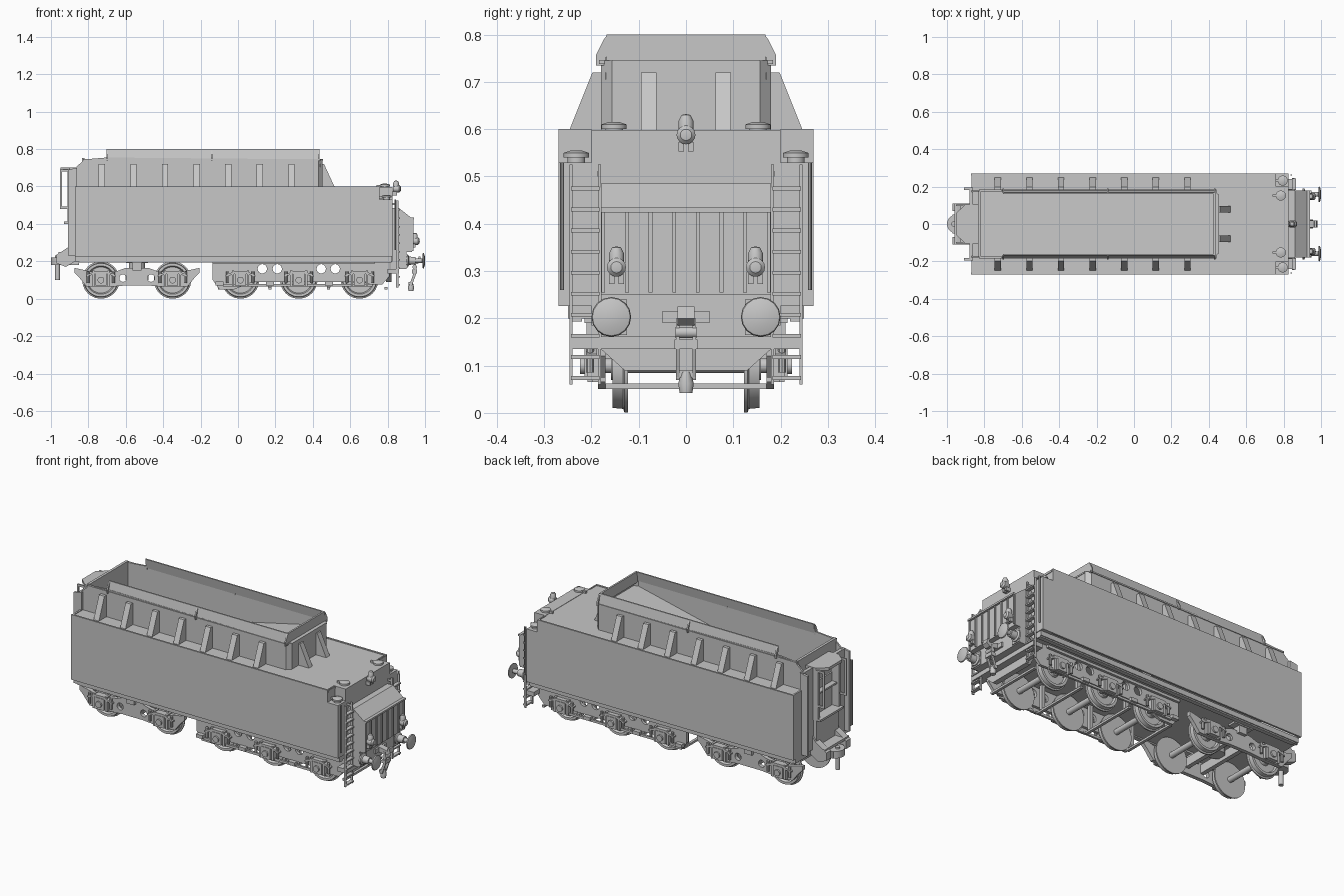
import bpy, bmesh, math
from mathutils import Vector

grey = bpy.data.materials.new("plain grey")
grey.diffuse_color = (0.57, 0.57, 0.57, 1)
SIDES = (-1, 1)
round_parts = []


def finish(name, bm):
    bmesh.ops.recalc_face_normals(bm, faces=bm.faces)
    me = bpy.data.meshes.new(name)
    bm.to_mesh(me)
    bm.free()
    me.materials.append(grey)
    ob = bpy.data.objects.new(name, me)
    bpy.context.collection.objects.link(ob)
    return ob


def prism(name, pts, axis, a, b):
    """Extrude a 2D profile along an axis: x uses (y,z), y uses (x,z), z uses (x,y)."""
    place = {'x': lambda p, t: (t, p[0], p[1]),
             'y': lambda p, t: (p[0], t, p[1]),
             'z': lambda p, t: (p[0], p[1], t)}[axis]
    bm = bmesh.new()
    lo, hi = ([bm.verts.new(place(p, t)) for p in pts] for t in (a, b))
    bm.faces.new(lo[::-1])
    bm.faces.new(hi)
    for k in range(len(pts)):
        j = (k + 1) % len(pts)
        bm.faces.new([lo[k], lo[j], hi[j], hi[k]])
    return finish(name, bm)


def box(name, x0, x1, y0, y1, z0, z1):
    return prism(name, [(x0, y0), (x1, y0), (x1, y1), (x0, y1)], 'z', z0, z1)


def lathe(name, prof, at, axis, n=20):
    """Spin (radius, distance) points about an axis through 'at'."""
    d = Vector(axis)
    u = d.orthogonal().normalized()
    w = d.cross(u)
    bm = bmesh.new()
    rings = []
    for r, t in prof:
        c = Vector(at) + d * t
        if r == 0:
            rings.append([bm.verts.new(c)] * n)
        else:
            rings.append([bm.verts.new(c + (u * math.cos(k * math.tau / n) + w * math.sin(k * math.tau / n)) * r)
                          for k in range(n)])
    for A, B in zip(rings, rings[1:]):
        for k in range(n):
            vs = list(dict.fromkeys([A[k], A[(k + 1) % n], B[(k + 1) % n], B[k]]))
            if len(vs) > 2:
                bm.faces.new(vs)
    bmesh.ops.remove_doubles(bm, verts=bm.verts, dist=1e-5)
    ob = finish(name, bm)
    round_parts.append(ob)
    return ob


def rod(name, at, axis, r, length, n=12):
    return lathe(name, [(0, 0), (r, 0), (r, length), (0, length)], at, axis, n)


def drill(ob, holes, r):
    for x, z in holes:
        c = rod("hole_cutter", (x, -0.4, z), (0, 1, 0), r, 0.8, 16)
        c.hide_render = True
        c.hide_set(True)
        m = ob.modifiers.new("hole", 'BOOLEAN')
        m.operation, m.solver, m.object = 'DIFFERENCE', 'EXACT', c


# Water tank: floor, rear bulkhead, deck
box("tank_floor", -0.87, 0.82, -0.25, 0.25, 0.2, 0.228)
box("tank_front_wall", -0.87, -0.86, -0.262, 0.262, 0.226, 0.6)
box("tank_rear_wall", 0.755, 0.825, -0.2, 0.2, 0.2, 0.598)
box("rear_deck", 0.44, 0.76, -0.262, 0.262, 0.585, 0.596)
for s in SIDES:
    box("tank_side", -0.872, 0.757, s * 0.26, s * 0.27, 0.226, 0.6)
    box("tank_rear_corner", 0.755, 0.825, s * 0.2, s * 0.27, 0.226, 0.53)
    box("side_deck", -0.87, 0.45, s * 0.17, s * 0.262, 0.585, 0.596)
    box("corner_wall", 0.75, 0.757, s * 0.2, s * 0.262, 0.52, 0.6)
    box("sole_bar", -0.85, 0.82, s * 0.22, s * 0.245, 0.193, 0.215)
    # Bunker sides, boards and rails
    prism("bunker_side", [(-0.87, .6), (-0.87, .7), (-0.82, .745), (-0.7, .755),
                          (0.43, .745), (0.43, .585), (0.0, .585), (-0.82, .42)], 'y', s * 0.17, s * 0.18)
    prism("bunker_board", [(s * .18, .745), (s * .168, .8), (s * .16, .8), (s * .17, .745)], 'x', -0.70, 0.435)
    box("bunker_rail", -0.83, 0.44, s * 0.172, s * 0.184, 0.738, 0.746)
    prism("bunker_corner", [(0.43, s * .18), (0.452, s * .157), (0.442, s * .152), (0.42, s * .17)], 'z', .59, .745)
    for x in (-0.70, -0.14, 0.432):
        prism("board_post", [(s * .17, .735), (s * .19, .735), (s * .19, .758), (s * .174, .79), (s * .165, .8)],
              'x', x - .004, x + .004)
    # Sloping side and end brackets
    for i in range(7):
        x = -0.728 + i * 0.169
        prism("side_bracket", [(s * .178, .59), (s * .25, .59), (s * .198, .72), (s * .178, .72)],
              'x', x - .017, x + .017)
    prism("end_bracket", [(.44, .59), (.52, .59), (.46, .72), (.44, .72)], 'y', s * .062, s * .095)
    # Water filler caps
    for x, y, z in ((0.795, .232, .53), (0.785, .152, .59)):
        lathe("filler_cap", [(0, -.005), (.019, -.005), (.019, .01), (.027, .01), (.027, .02), (.012, .025), (0, .025)],
              (x, s * y, z), (0, 0, 1))
        box("filler_hinge", x - .045, x - .015, s * y - .006, s * y + .006, z + .005, z + .018)
box("bunker_rear_wall", 0.44, 0.452, -0.157, 0.157, 0.59, 0.745)
box("bunker_rear_board", 0.425, 0.435, -0.168, 0.168, 0.74, 0.8)
box("bunker_rear_rail", 0.425, 0.455, -0.157, 0.157, 0.738, 0.746)
box("bunker_front_wall", -0.835, -0.82, -0.175, 0.175, 0.42, 0.752)
prism("bunker_floor", [(.44, .72), (-.83, .43), (-.83, .42), (.44, .705)], 'y', -.17, .17)

# Footplate end: recessed wall, side wings, framed shovelling opening and hood
for s in SIDES:
    box("end_wall", -0.88, -0.86, s * 0.09, s * 0.19, 0.23, 0.7)
    prism("end_wing", [(-.91, .23), (-.86, .23), (-.86, .7), (-.91, .69)], 'y', s * .182, s * .195)
    box("opening_post", -0.912, -0.87, s * 0.085, s * 0.105, 0.40, 0.69)
    box("end_handrail", -0.952, -0.942, s * 0.096, s * 0.104, 0.48, 0.69)
    for z in (.48, .68):
        box("handrail_arm", -0.95, -0.905, s * 0.096, s * 0.104, z, z + .012)
    prism("front_bracket", [(-.87, .32), (-.9, .28), (-.97, .235), (-.97, .19), (-.92, .17), (-.87, .2)],
          'y', s * .07, s * .11)
rod("drawbar_pin", (-0.965, 0, 0.10), (0, 0, 1), 0.013, 0.13)
box("opening_sill", -0.90, -0.86, -0.1, 0.1, 0.23, 0.40)
box("opening_lip", -0.93, -0.87, -0.105, 0.105, 0.40, 0.412)
box("opening_shelf", -0.90, -0.84, -0.09, 0.09, 0.54, 0.55)
prism("opening_hood", [(-.95, -.06), (-.95, .06), (-.9, .105), (-.83, .105), (-.83, -.105), (-.9, -.105)],
      'z', .686, .702)
box("front_step", -0.96, -0.87, -0.11, 0.11, 0.235, 0.25)
box("drawbar", -0.97, -0.85, -0.05, 0.05, 0.18, 0.22)
lathe("drawbar_eye", [(.013, 0), (.05, 0), (.05, .04), (.013, .04), (.013, 0)], (-.95, 0, .18), (0, 0, 1))

# Rear cabinet with ribs, buffer beam
prism("rear_cabinet", [(.82, .485), (.86, .485), (.93, .43), (.93, .25), (.82, .25)], 'y', -.18, .18)
for i in range(8):
    y = -0.175 + i * 0.05
    box("cabinet_rib", 0.925, 0.937, y - .004, y + .004, 0.255, 0.428)
box("cabinet_eave", 0.925, 0.942, -0.18, 0.18, 0.424, 0.434)
box("buffer_beam", 0.815, 0.90, -0.18, 0.18, 0.16, 0.25)
box("lower_beam", 0.80, 0.86, -0.24, 0.24, 0.135, 0.16)
prism("rear_stretcher", [(-.18, .135), (.18, .135), (.13, .09), (-.13, .09)], 'x', .79, .82)

# Lamps
for x, y, z in ((.95, -.147, .308), (.95, .147, .308), (.85, 0, .588)):
    lathe("lamp", [(0, -.02), (.017, -.02), (.02, 0), (.02, .012), (.012, .02), (0, .022)], (x, y, z), (1, 0, 0), 16)
    lathe("lamp_chimney", [(0, 0), (.016, 0), (.016, .03), (.01, .042), (0, .044)], (x - .005, y, z), (0, 0, 1), 12)
    for s in SIDES:
        box("lamp_bracket", x - .03, x, y + s * .004, y + s * .016, z - .035, z - .015)

for s in SIDES:
    # Buffers
    lathe("buffer", [(0, 0), (.032, 0), (.032, .01), (.022, .015), (.02, .05), (.012, .05), (.012, .085),
                     (.042, .088), (.04, .094), (.02, .1), (0, .1)], (.9, s * .158, .203), (1, 0, 0), 16)
    box("buffer_plate", .85, .905, s * .125, s * .18, .165, .24)
    # Ladders
    for y in (.183, .243):
        box("ladder_rail", .845, .858, s * y - .003, s * y + .003, .06, .525)
    for i in range(10):
        z = .07 + i * .0445
        box("ladder_rung", .844, .866, s * .183, s * .243, z, z + .008)
    for z in (.2, .5):
        box("ladder_mount", .82, .85, s * .181, s * .187, z, z + .012)
    rod("corner_handrail", (.84, s * .262, .26), (0, 0, 1), .004, .27, 8)

# Coupling hook, screw and hanging link
box("coupling_plate", .89, .91, -.05, .05, .19, .215)
prism("coupling_hook", [(.9, .19), (.96, .185), (.98, .2), (.975, .225), (.965, .225), (.962, .208), (.9, .22)],
      'y', -.018, .018)
rod("coupling_pin", (.945, -.022, .17), (0, 1, 0), .012, .044)
for s in SIDES:
    prism("coupling_link", [(.915, .07), (.93, .07), (.955, .14), (.95, .2), (.94, .2), (.94, .14)],
          'y', s * .014, s * .021)
box("coupling_shackle", .912, .932, -.021, .021, .075, .09)
lathe("coupling_weight", [(0, 0), (.014, 0), (.017, .02), (.01, .045), (0, .045)], (.925, 0, .042), (0, 0, 1), 12)
box("coupling_nut", .93, .956, -.024, .024, .135, .155)

# Wheelsets, axleboxes and springs
for x in (-.733, -.35, .013, .325, .65):
    rod("axle", (x, -.2, .1), (0, 1, 0), .016, .4)
    for s in SIDES:
        lathe("wheel", [(0, 0), (.1, 0), (.1, .007), (.092, .01), (.09, .032), (.076, .032), (.07, .02),
                        (.034, .02), (.03, .036), (0, .036)], (x, s * .123, .1), (0, s, 0), 28)
        box("axlebox", x - .03, x + .03, s * .17, s * .215, .07, .135)
        rod("axlebox_cap", (x, s * .214, .1), (0, s, 0), .018, .01)
        for e in SIDES:
            box("axlebox_guide", x + e * .034, x + e * .046, s * .17, s * .208, .065, .15)
            rod("spring_hanger", (x + e * .068, s * .203, .085), (0, 0, 1), .008, .06, 8)
        prism("leaf_spring", [(x - .08, .125), (x - .03, .148), (x + .03, .148), (x + .08, .125),
                              (x + .08, .118), (x + .03, .132), (x - .03, .132), (x - .08, .118)],
              'y', s * .188, s * .212)

# Leading bogie: outside frames, spring, crossbars and pivot
half = [(.06, .165), (.10, .15), (.13, .145), (.25, .145), (.29, .155), (.335, .165), (.335, .14),
        (.31, .115), (.27, .065), (.13, .065), (.07, .07)]
outline = [(-.54 + x, z) for x, z in half] + [(-.54 - x, z) for x, z in reversed(half)]
for s in SIDES:
    drill(prism("bogie_frame", outline, 'y', s * .17, s * .192), [(-.615, .11), (-.465, .11)], .02)
    box("bogie_spring", -.60, -.48, s * .165, s * .215, .19, .202)
    box("bogie_spring_seat", -.565, -.515, s * .165, s * .21, .15, .195)
for x in (-.59, -.49):
    box("bogie_crossbar", x - .012, x + .012, -.18, .18, .1, .15)
rod("bogie_pivot", (-.54, 0, .12), (0, 0, 1), .045, .09)

# Rear rigid frame with lightening holes, brake gear
rigid = [(-.135, .205), (.81, .205), (.81, .12), (.77, .075), (.71, .075), (.68, .09), (.08, .09),
         (-.02, .05), (-.1, .05), (-.135, .1)]
for s in SIDES:
    drill(prism("rigid_frame", rigid, 'y', s * .17, s * .186), [(.13, .16), (.21, .16), (.445, .16), (.52, .16)], .025)
    box("frame_top_rail", -.135, .73, s * .18, s * .2, .185, .2)
    box("frame_tie_bar", -.08, .72, s * .186, s * .198, .065, .078)
    for x in (-.1, .17, .485):
        box("brake_hanger", x - .01, x + .01, s * .13, s * .15, .06, .2)
        box("brake_block", x - .02, x + .022, s * .185, s * .21, .072, .092)
for x in (-.1, .17, .485, .79):
    box("brake_beam", x - .008, x + .008, -.17, .17, .05, .062)

# Smooth the turned parts, keeping sharp rims
bpy.ops.object.select_all(action='DESELECT')
visible = [o for o in round_parts if not o.hide_render]
for o in visible:
    o.select_set(True)
bpy.context.view_layer.objects.active = visible[0]
bpy.ops.object.shade_smooth_by_angle(angle=math.radians(35))
